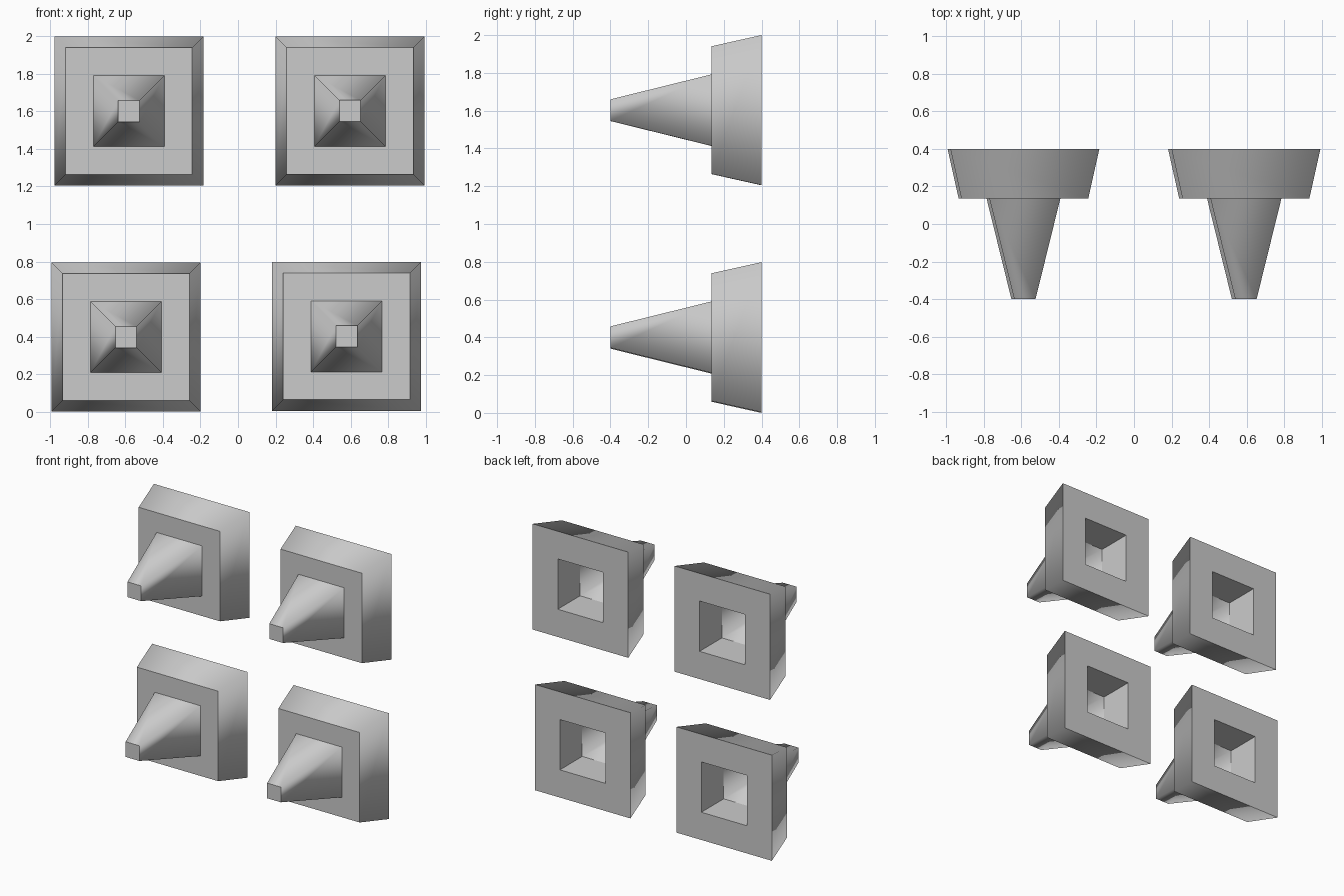
import bpy, bmesh

if "Cube" in bpy.data.objects:
    bpy.data.objects.remove(bpy.data.objects["Cube"])


def square(bm, half, y):
    """Square ring of four vertices facing the y axis."""
    return [bm.verts.new((sx * half, y, sz * half))
            for sx, sz in ((-1, -1), (1, -1), (1, 1), (-1, 1))]


def bridge(bm, a, b, smooth=False):
    for i in range(4):
        j = (i + 1) % 4
        f = bm.faces.new((a[i], a[j], b[j], b[i]))
        f.smooth = smooth


def sharpen(bm, *rings):
    for r in rings:
        for i in range(4):
            e = bm.edges.get((r[i], r[(i + 1) % 4]))
            e.smooth = False


def finish(bm, name, loc):
    me = bpy.data.meshes.new(name)
    bm.to_mesh(me)
    bm.free()
    ob = bpy.data.objects.new(name, me)
    ob.location = loc
    bpy.context.collection.objects.link(ob)


def mount(loc):
    # tapered block with a straight square hole through it
    bm = bmesh.new()
    front = square(bm, 0.338, 0.135)
    back = square(bm, 0.397, 0.4)
    hole_back = square(bm, 0.189, 0.4)
    hole_front = square(bm, 0.189, 0.135)
    bridge(bm, front, back, True)
    bridge(bm, back, hole_back)
    bridge(bm, hole_back, hole_front)
    bridge(bm, hole_front, front)
    sharpen(bm, front, back, hole_back, hole_front)
    bmesh.ops.recalc_face_normals(bm, faces=bm.faces)
    finish(bm, "mount_block", loc)


def nozzle(loc):
    # hollow square nozzle, closed at the tip and open to the hole
    bm = bmesh.new()
    tip = square(bm, 0.057, -0.4)
    root = square(bm, 0.189, 0.135)
    bridge(bm, tip, root, True)
    bm.faces.new(tip)
    sharpen(bm, tip)
    bmesh.ops.recalc_face_normals(bm, faces=bm.faces)
    # keep the shell facing outwards
    cap = next(f for f in bm.faces if all(v in tip for v in f.verts))
    cap.normal_update()
    if cap.normal.y > 0:
        bmesh.ops.reverse_faces(bm, faces=bm.faces[:])
    finish(bm, "nozzle", loc)


# four units in a slightly skewed grid
for x, z in ((-0.582, 1.602), (0.597, 1.603), (-0.597, 0.397), (0.579, 0.401)):
    mount((x, 0, z))
    nozzle((x, 0, z))
